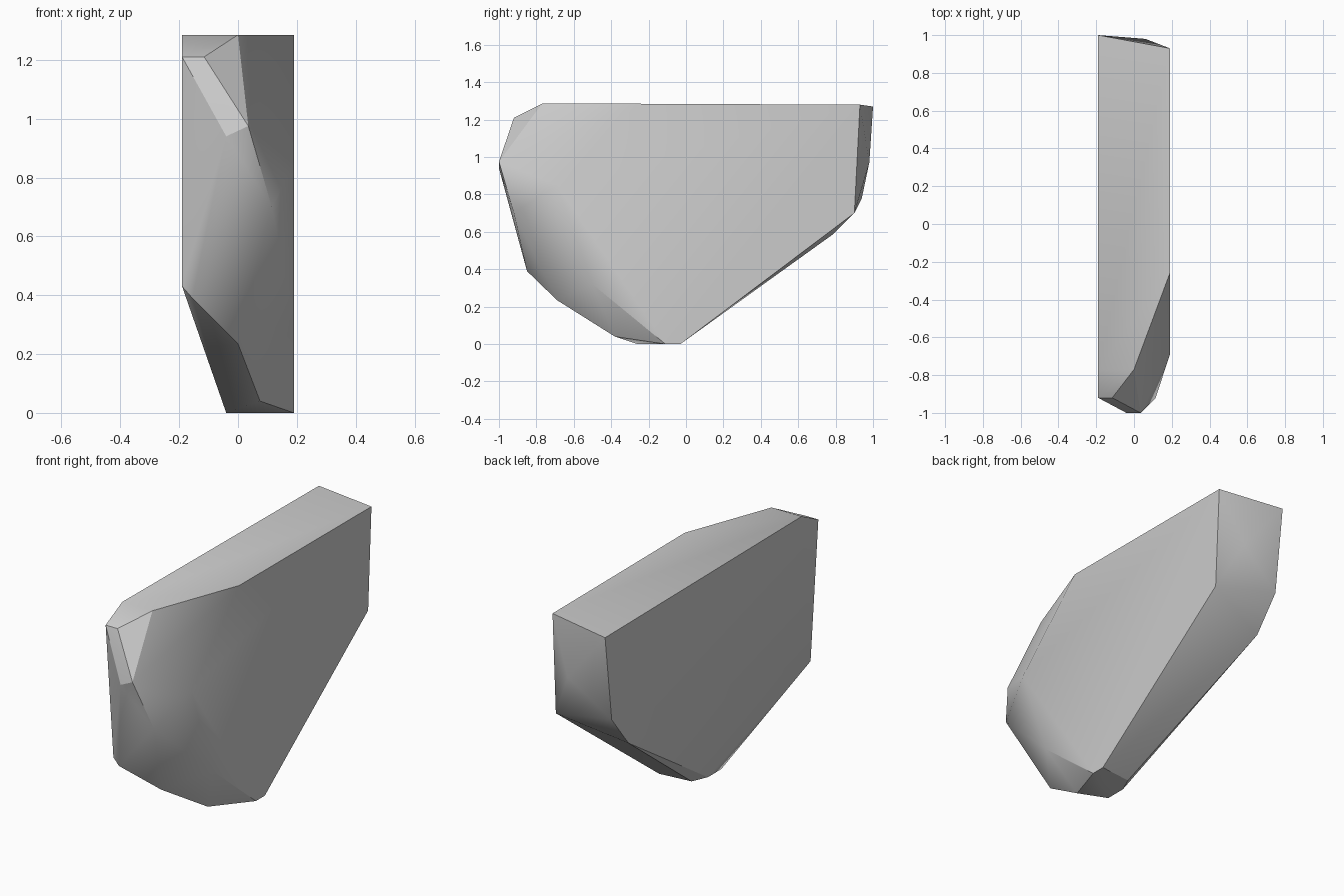
import bpy
import bmesh
import math

# Remove the default cube only
default_cube = bpy.data.objects.get("Cube")
if default_cube:
    bpy.data.objects.remove(default_cube, do_unlink=True)

HALF = 0.19     # half the slab thickness
TOP = 1.285     # height of the upper face


def make_material(name, colour):
    material = bpy.data.materials.new(name)
    material.use_nodes = True
    material.diffuse_color = colour
    shader = material.node_tree.nodes["Principled BSDF"]
    shader.inputs["Base Color"].default_value = colour
    shader.inputs["Roughness"].default_value = 0.8
    return material


def side_profile(x, outline):
    """Corners of one flat side, given as (y, z) pairs."""
    return [(x, y, z) for y, z in outline]


def chiselled_block(name, corners, material):
    """Faceted convex solid spanning the given corners."""
    bm = bmesh.new()
    for corner in corners:
        bm.verts.new(corner)
    bmesh.ops.convex_hull(bm, input=bm.verts[:])
    loose = [v for v in bm.verts if not v.link_faces]
    bmesh.ops.delete(bm, geom=loose, context="VERTS")
    bmesh.ops.dissolve_limit(bm, angle_limit=math.radians(0.5),
                             verts=bm.verts[:], edges=bm.edges[:])
    bmesh.ops.recalc_face_normals(bm, faces=bm.faces[:])
    mesh = bpy.data.meshes.new(name)
    bm.to_mesh(mesh)
    bm.free()
    mesh.materials.append(material)
    block = bpy.data.objects.new(name, mesh)
    bpy.context.collection.objects.link(block)
    return block


# Left flat side, running from the top edge down to the foot
left_side = side_profile(HALF, [
    (-0.26, TOP), (0.93, 1.28), (0.9, 0.7), (-0.03, 0),
    (-0.11, 0), (-0.5, 0.32), (-0.69, 0.85)])

# Right flat side, which stops short of the ground
right_side = side_profile(-HALF, [
    (-0.77, TOP), (1, 1.27), (0.94, 0.78), (0.79, 0.59),
    (-0.85, 0.43), (-0.92, 1.21)])

# Chipped nose, from the top edge down to the underside
nose = [
    (0, -0.77, TOP), (-0.115, -0.92, 1.21), (0.035, -1, 0.975),
    (-0.04, -1, 0.94), (0.115, -0.92, 0.7), (-0.155, -0.85, 0.39),
    (0, -0.69, 0.235), (0.075, -0.38, 0.04)]

# Small flat foot and the bulge of the rear face
foot = [(-0.04, -0.26, 0), (-0.04, -0.14, 0), (0, -0.05, 0)]
rear_bulge = [(0.06, 0.98, 0.97)]

stone_grey = make_material("stone grey", (0.6, 0.6, 0.6, 1))
slab = chiselled_block("stone_slab",
                       left_side + right_side + nose + foot + rear_bulge,
                       stone_grey)

# Soft shading across shallow facets, crisp at the real edges
bpy.ops.object.select_all(action="DESELECT")
slab.select_set(True)
bpy.context.view_layer.objects.active = slab
bpy.ops.object.shade_smooth_by_angle(angle=math.radians(30))
